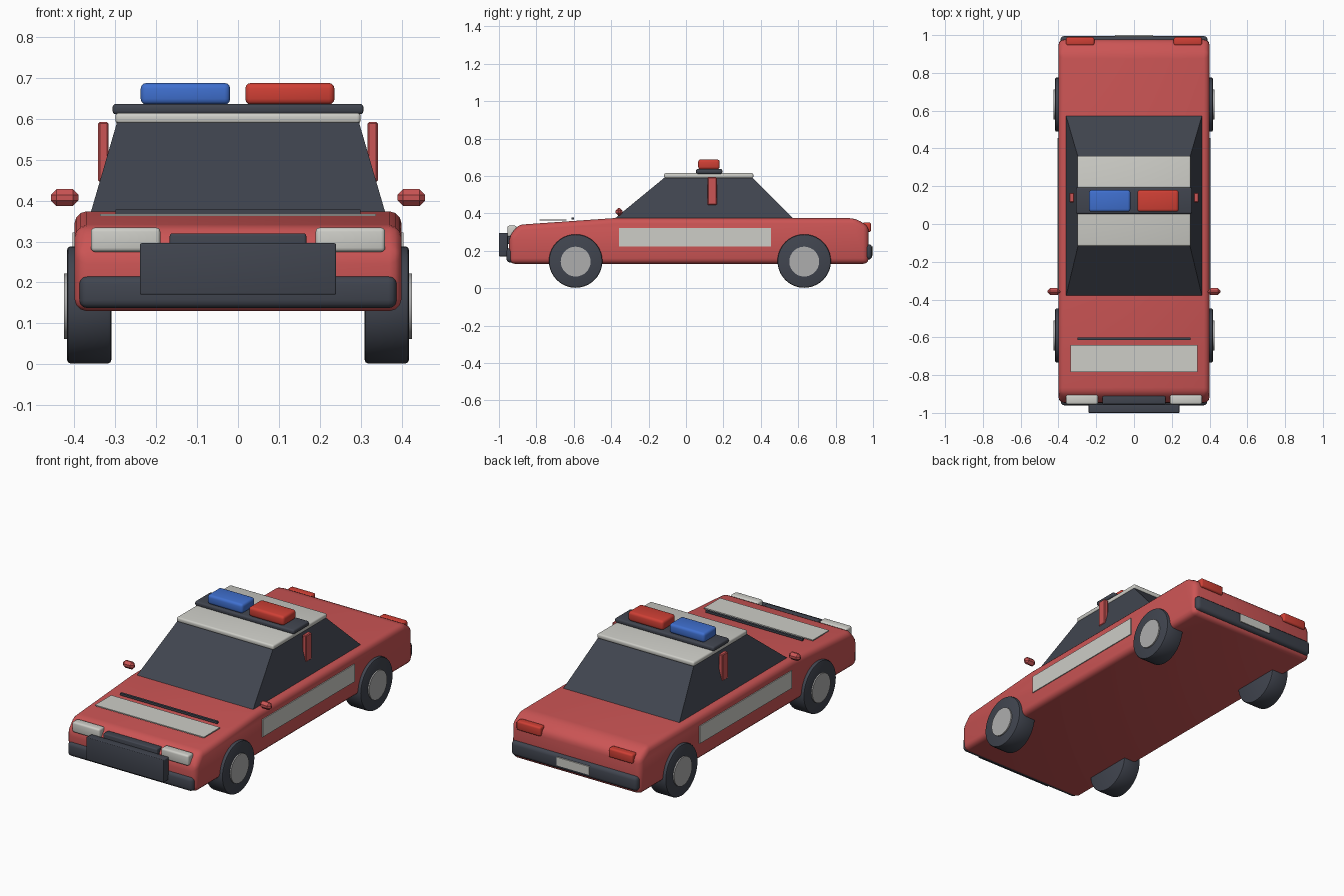
import bpy, bmesh, math
from mathutils import Matrix

if "Cube" in bpy.data.objects:
    bpy.data.objects.remove(bpy.data.objects["Cube"])


def material(name, r, g, b):
    m = bpy.data.materials.new(name)
    m.diffuse_color = (r, g, b, 1)
    m.use_nodes = True
    m.node_tree.nodes["Principled BSDF"].inputs["Base Color"].default_value = m.diffuse_color
    return m


RED = material("body red", 0.60, 0.09, 0.09)
LAMP = material("lamp red", 0.62, 0.05, 0.035)
BLUE = material("lamp blue", 0.05, 0.16, 0.62)
DARK = material("dark grey", 0.052, 0.059, 0.078)
WHITE = material("off white", 0.61, 0.61, 0.57)
GREY = material("hub grey", 0.42, 0.42, 0.42)


def finish(bm, name, mat, bevel=0, segs=3):
    """Round the sharp edges and turn the bmesh into an object."""
    bmesh.ops.recalc_face_normals(bm, faces=bm.faces)
    if bevel:
        edges = [e for e in bm.edges if e.calc_face_angle(0) > 0.4]
        bmesh.ops.bevel(bm, geom=edges, offset=bevel, segments=segs,
                        profile=0.5, affect='EDGES', clamp_overlap=True)
    me = bpy.data.meshes.new(name)
    bm.to_mesh(me)
    bm.free()
    me.materials.append(mat)
    ob = bpy.data.objects.new(name, me)
    bpy.context.collection.objects.link(ob)
    bpy.ops.object.select_all(action='DESELECT')
    ob.select_set(True)
    bpy.context.view_layer.objects.active = ob
    bpy.ops.object.shade_smooth_by_angle(angle=math.radians(35))
    return ob


def box(name, mat, x, y, z, bevel=0, segs=3):
    """Box from (min, max) ranges on each axis."""
    bm = bmesh.new()
    bmesh.ops.create_cube(bm, size=1)
    for v in bm.verts:
        v.co = [r[0] if c < 0 else r[1] for c, r in zip(v.co, (x, y, z))]
    return finish(bm, name, mat, bevel, segs)


def pair(name, mat, x, y, z, bevel=0, segs=3):
    """The same box on both sides of the car."""
    box("right_" + name, mat, x, y, z, bevel, segs)
    box("left_" + name, mat, (-x[1], -x[0]), y, z, bevel, segs)


def disc(name, mat, x0, x1, y, z, r, sides, bevel=0):
    """Cylinder lying along x."""
    bm = bmesh.new()
    bmesh.ops.create_cone(bm, cap_ends=True, segments=sides, radius1=r, radius2=r,
                          depth=abs(x1 - x0),
                          matrix=Matrix.Translation(((x0 + x1) / 2, y, z))
                          @ Matrix.Rotation(math.pi / 2, 4, 'Y'))
    return finish(bm, name, mat, bevel, 2)


# Body: side profile extruded across the width
profile = [(-0.945, 0.13), (0.977, 0.13), (0.977, 0.33), (0.905, 0.374),
           (-0.39, 0.374), (-0.895, 0.339), (-0.947, 0.275)]
bm = bmesh.new()
face = bm.faces.new([bm.verts.new((-0.4, y, z)) for y, z in profile])
ext = bmesh.ops.extrude_face_region(bm, geom=[face])
for v in ext["geom"]:
    if isinstance(v, bmesh.types.BMVert):
        v.co.x = 0.4
finish(bm, "body", RED, 0.03)

# Glass cabin: tapered block
bm = bmesh.new()
bmesh.ops.create_cube(bm, size=1)
for v in bm.verts:
    top, back, side = v.co.z > 0, v.co.y > 0, (1 if v.co.x > 0 else -1)
    if top:
        v.co = (side * 0.295, 0.35 if back else -0.11, 0.595)
    else:
        v.co = (side * 0.362, 0.58 if back else -0.39, 0.365)
finish(bm, "cabin", DARK)

# Roof, light bar and door pillars
box("roof", WHITE, (-0.3, 0.3), (-0.117, 0.36), (0.588, 0.615), 0.009)
box("light_bar_base", DARK, (-0.307, 0.307), (0.054, 0.194), (0.611, 0.637), 0.009)
box("blue_light", BLUE, (-0.238, -0.019), (0.065, 0.18), (0.635, 0.688), 0.014)
box("red_light", LAMP, (0.018, 0.236), (0.065, 0.18), (0.635, 0.688), 0.014)
pair("pillar", RED, (0.317, 0.342), (0.115, 0.165), (0.445, 0.593), 0.004, 1)

# Wheels
for end, y in (("front", -0.59), ("rear", 0.632)):
    for side, s in (("left", -1), ("right", 1)):
        disc(f"{end}_{side}_tyre", DARK, s * 0.31, s * 0.418, y, 0.145, 0.143, 40, 0.008)
        disc(f"{end}_{side}_hub", GREY, s * 0.40, s * 0.425, y, 0.142, 0.08, 28)

# Mirrors and side stripes
pair("mirror", RED, (0.39, 0.458), (-0.376, -0.34), (0.387, 0.428), 0.014, 1)
pair("side_stripe", WHITE, (0.396, 0.405), (-0.357, 0.455), (0.224, 0.322))

# Hood details
box("hood_stripe", WHITE, (-0.337, 0.337), (-0.783, -0.64), (0.362, 0.368))
box("wiper", DARK, (-0.3, 0.3), (-0.613, -0.6), (0.367, 0.379))

# Front end
pair("headlight", WHITE, (0.19, 0.36), (-0.955, -0.905), (0.275, 0.334), 0.01)
box("grille", DARK, (-0.167, 0.167), (-0.955, -0.91), (0.235, 0.32), 0.006)
box("push_bar", DARK, (-0.24, 0.24), (-1.0, -0.953), (0.17, 0.296), 0.004)
box("front_bumper", DARK, (-0.388, 0.388), (-0.96, -0.9), (0.137, 0.216), 0.02)

# Rear end
pair("tail_light", LAMP, (0.21, 0.36), (0.945, 0.989), (0.3, 0.352), 0.01)
box("rear_bumper", DARK, (-0.39, 0.39), (0.935, 0.995), (0.152, 0.235), 0.02)
box("rear_plate", WHITE, (-0.1, 0.1), (0.991, 1.0), (0.175, 0.222))
